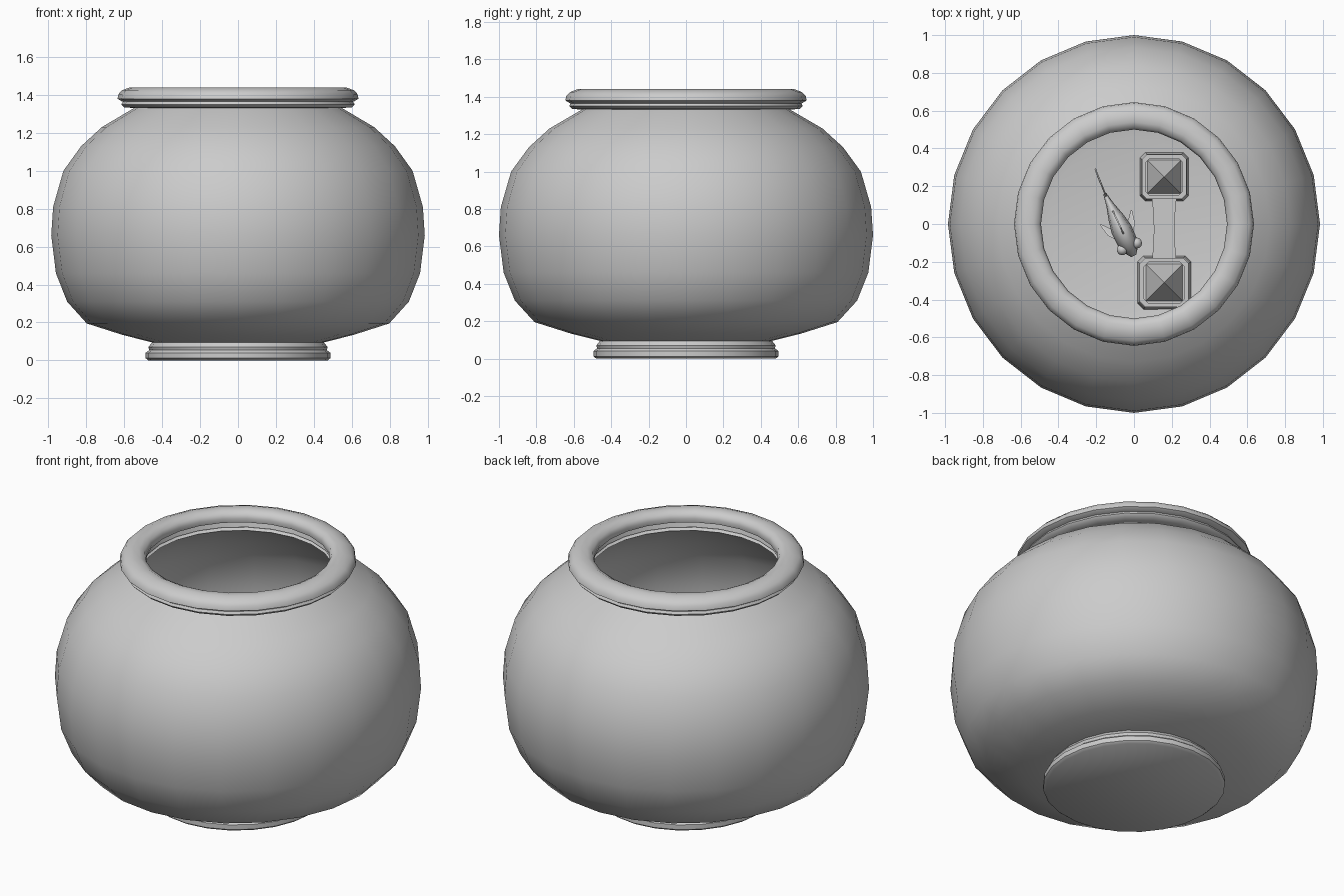
import bpy, bmesh, math
from mathutils import Vector, Matrix

if "Cube" in bpy.data.objects:
    bpy.data.objects.remove(bpy.data.objects["Cube"])

SX = 0.985  # model is very slightly narrower in x


def finish(name, bm, angle=None):
    bmesh.ops.recalc_face_normals(bm, faces=bm.faces)
    me = bpy.data.meshes.new(name)
    bm.to_mesh(me)
    bm.free()
    ob = bpy.data.objects.new(name, me)
    bpy.context.collection.objects.link(ob)
    if angle:
        bpy.ops.object.select_all(action='DESELECT')
        ob.select_set(True)
        bpy.context.view_layer.objects.active = ob
        bpy.ops.object.shade_smooth_by_angle(angle=math.radians(angle))
    return ob


def loft(bm, rings, closed=False, caps=True):
    """Skin a list of point rings of equal length."""
    vs = [[bm.verts.new(p) for p in r] for r in rings]
    n = len(vs[0])
    for k in range(len(vs) if closed else len(vs) - 1):
        a, b = vs[k], vs[(k + 1) % len(vs)]
        for i in range(n):
            j = (i + 1) % n
            bm.faces.new((a[i], a[j], b[j], b[i]))
    if caps and not closed:
        bm.faces.new(vs[0])
        bm.faces.new(vs[-1])


def revolve(name, profile, closed=False, angle=50, n=24):
    bm = bmesh.new()
    loft(bm, [[(SX * r * math.cos(2 * math.pi * i / n), r * math.sin(2 * math.pi * i / n), z)
               for i in range(n)] for r, z in profile], closed)
    return finish(name, bm, angle)


# Glass bowl: outer wall up, thin inner wall back down to a flat floor
outer = [(0.44, 0.09), (0.62, 0.135), (0.81, 0.195), (0.915, 0.31), (0.975, 0.46), (1.0, 0.66),
         (0.99, 0.81), (0.935, 1.0), (0.84, 1.13), (0.73, 1.23), (0.55, 1.335)]
inner = [(0.52, 1.32), (0.71, 1.205), (0.815, 1.11), (0.905, 0.985), (0.96, 0.805),
         (0.97, 0.66), (0.945, 0.47), (0.89, 0.33), (0.79, 0.225), (0.62, 0.165), (0.46, 0.13)]
revolve("bowl", outer + inner)

# Rolled rim: a thin lower lip and a rounded upper roll
revolve("rim_lip", [(0.52, 1.34), (0.54, 1.33), (0.61, 1.335), (0.625, 1.35),
                    (0.61, 1.375), (0.53, 1.375)], closed=True)
revolve("rim_roll", [(0.505, 1.375), (0.62, 1.365), (0.645, 1.38), (0.64, 1.405), (0.62, 1.425),
                     (0.58, 1.44), (0.54, 1.44), (0.51, 1.425), (0.50, 1.40)], closed=True)

# Foot
revolve("foot", [(0.48, 0.0), (0.495, 0.012), (0.495, 0.04), (0.475, 0.055),
                 (0.48, 0.07), (0.46, 0.095)])


# Ornament castle: square towers with flared tops and pyramid roofs
def square(cx, cy, h, z):
    c = 0.78 * h  # chamfered square
    return [(cx + x, cy + y, z) for x, y in
            [(h, -c), (h, c), (c, h), (-c, h), (-h, c), (-h, -c), (-c, -h), (c, -h)]]


def tower(name, cx, cy, s, top):
    bm = bmesh.new()
    prof = [(0.13, 0.12), (0.12, 0.2), (0.095, 0.26), (0.088, top - 0.14),
            (0.118, top - 0.08), (0.118, top), (0.098, top), (0.098, top - 0.03)]
    loft(bm, [square(cx, cy, s * h, z) for h, z in prof])
    finish(name, bm)
    bm = bmesh.new()
    bmesh.ops.create_cone(bm, segments=4, radius1=s * 0.125, radius2=0, depth=0.2, cap_ends=True,
                          matrix=Matrix.Translation((cx, cy, top + 0.07)) @
                          Matrix.Rotation(math.pi / 4, 4, 'Z'))
    finish(name + "_roof", bm)


tower("back_tower", 0.16, 0.25, 1.0, 0.6)
tower("front_tower", 0.16, -0.31, 1.1, 0.7)

# Arched wall joining the towers, slightly waisted in plan
bm = bmesh.new()
rings = []
for k in range(9):
    t = k / 4 - 1
    y = -0.03 + 0.2 * t
    w = 0.055 + 0.015 * t * t
    low = 0.14 + 0.16 * math.sqrt(max(0, 1 - t * t))
    rings.append([(0.16 - w, y, low), (0.16 + w, y, low),
                  (0.16 + w, y, 0.42), (0.16 - w, y, 0.42)])
loft(bm, rings)
finish("castle_wall", bm)

# Goldfish, modelled along +x (head) then turned into place
fish = Matrix.Translation((-0.075, -0.01, 0.62)) @ Matrix.Rotation(math.radians(-65), 4, 'Z')
bm = bmesh.new()
sections = [(-0.19, 0.008, 0.03, 0), (-0.12, 0.022, 0.045, 0), (-0.05, 0.042, 0.085, 0),
            (0.02, 0.056, 0.11, 0), (0.09, 0.054, 0.095, -0.005), (0.14, 0.04, 0.065, -0.012),
            (0.175, 0.015, 0.025, -0.02)]
loft(bm, [[fish @ Vector((x, w * math.cos(a * math.pi / 5), z + h * math.sin(a * math.pi / 5)))
           for a in range(10)] for x, w, h, z in sections])
finish("fish_body", bm, 60)

for side, name in ((1, "left"), (-1, "right")):
    bm = bmesh.new()
    bmesh.ops.create_uvsphere(bm, u_segments=12, v_segments=8, radius=0.029,
                              matrix=fish @ Matrix.Translation((0.12, side * 0.042, 0.025)))
    finish(name + "_eye", bm, 60)


def fin(name, pts, thick=0.004):
    bm = bmesh.new()
    loft(bm, [[fish @ (Vector(p) + Vector((0, s * thick, 0))) for p in pts] for s in (-1, 1)])
    finish(name, bm)


fin("tail_fin", [(-0.17, 0, 0.03), (-0.24, 0.004, 0.10), (-0.33, 0.01, 0.13), (-0.26, 0.004, 0),
                 (-0.33, 0.01, -0.13), (-0.24, 0.004, -0.10), (-0.17, 0, -0.03)])
fin("top_fin", [(0.05, 0, 0.09), (0.01, 0, 0.18), (-0.07, 0, 0.15), (-0.09, 0, 0.05)])
for s, name in ((1, "left"), (-1, "right")):
    fin(name + "_side_fin", [(0.06, s * 0.045, -0.03), (0.02, s * 0.075, -0.05),
                             (-0.05, s * 0.09, -0.09), (0.0, s * 0.05, -0.08)])
